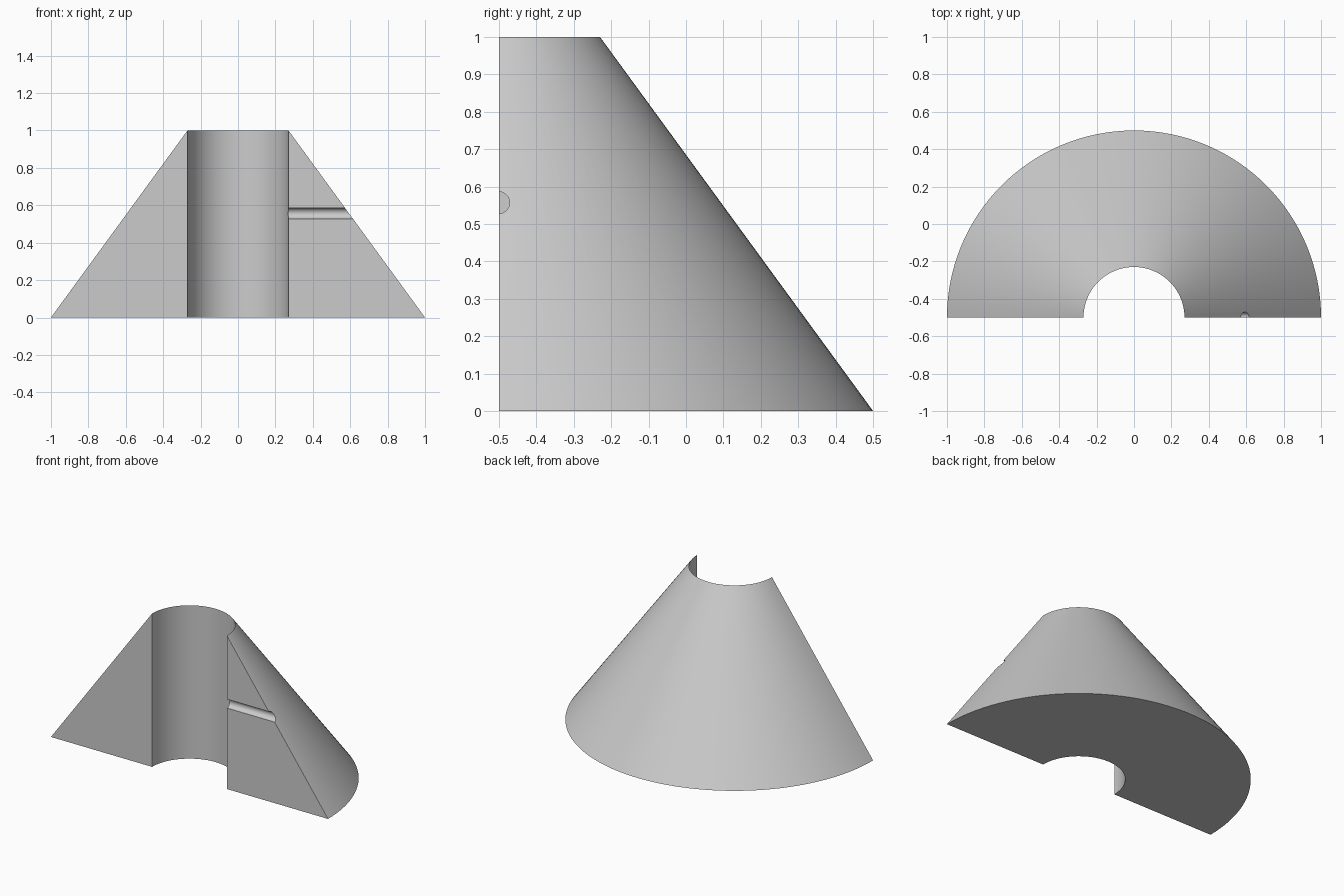
import bpy
import bmesh
import math
from mathutils import Matrix, Vector

old = bpy.data.objects.get("Cube")
if old:
    bpy.data.objects.remove(old, do_unlink=True)

BASE_R, BORE_R, HEIGHT, FRONT_Y = 1.0, 0.27, 1.0, -0.5
GROOVE_Z, GROOVE_R = 0.557, 0.029
SEGMENTS = 64

grey = bpy.data.materials.new("plain grey")
grey.use_nodes = True
colour = (0.6, 0.6, 0.6, 1)
grey.diffuse_color = colour
grey.node_tree.nodes["Principled BSDF"].inputs["Base Color"].default_value = colour


def make_object(name, bm):
    bmesh.ops.recalc_face_normals(bm, faces=bm.faces)
    mesh = bpy.data.meshes.new(name)
    bm.to_mesh(mesh)
    bm.free()
    mesh.materials.append(grey)
    obj = bpy.data.objects.new(name, mesh)
    bpy.context.collection.objects.link(obj)
    return obj


# Half cone with a bore: a triangular section swept through a half turn
bm = bmesh.new()
profile = [(BORE_R, 0), (BASE_R, 0), (BORE_R, HEIGHT)]
section = bm.faces.new([bm.verts.new((r, FRONT_Y, z)) for r, z in profile])
start_cap = bmesh.ops.duplicate(bm, geom=[section])
bmesh.ops.spin(bm, geom=[section], cent=(0, FRONT_Y, 0), axis=(0, 0, 1),
               angle=math.pi, steps=SEGMENTS, use_duplicate=False)
bmesh.ops.remove_doubles(bm, verts=bm.verts, dist=1e-5)
cone = make_object("half_cone", bm)

# Groove cutter along the left half of the cut face
bm = bmesh.new()
place = Matrix.Translation(Vector((0.5, FRONT_Y, GROOVE_Z))) @ Matrix.Rotation(math.pi / 2, 4, 'Y')
bmesh.ops.create_cone(bm, cap_ends=True, segments=48, radius1=GROOVE_R,
                      radius2=GROOVE_R, depth=0.7, matrix=place)
cutter = make_object("groove_cutter", bm)
cutter.hide_render = True

groove = cone.modifiers.new("groove", 'BOOLEAN')
groove.operation = 'DIFFERENCE'
groove.solver = 'EXACT'
groove.object = cutter

bpy.ops.object.select_all(action='DESELECT')
bpy.context.view_layer.objects.active = cone
cone.select_set(True)
bpy.ops.object.modifier_apply(modifier=groove.name)
bpy.data.objects.remove(cutter, do_unlink=True)
bpy.ops.object.shade_smooth_by_angle(angle=math.radians(30))
